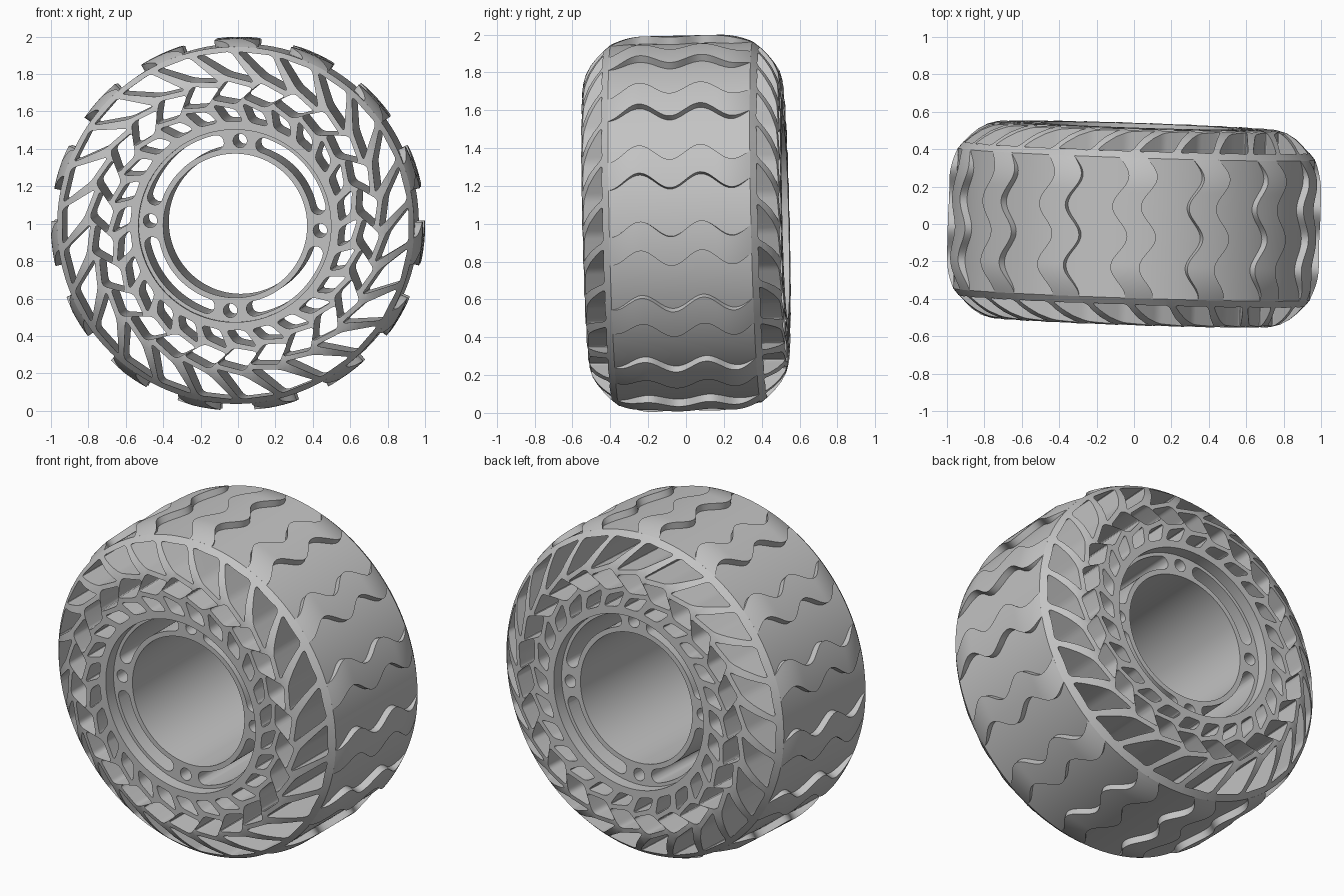
import bpy
import bmesh
from math import sin, cos, pi, radians, tau
from mathutils import Matrix, Vector

cube = bpy.data.objects.get("Cube")
if cube:
    bpy.data.objects.remove(cube, do_unlink=True)

grey = bpy.data.materials.new("plain grey")
grey.use_nodes = True
colour = (0.55, 0.55, 0.55, 1)
grey.diffuse_color = colour
grey.node_tree.nodes["Principled BSDF"].inputs["Base Color"].default_value = colour

# The wheel stands with a slight lean and turn
PLACE = (Matrix.Translation((0, 0, 1)) @ Matrix.Rotation(radians(-1.9), 4, 'Z')
         @ Matrix.Rotation(radians(1.3), 4, 'X'))


def polar(radius, degrees, y=0.0):
    a = radians(degrees)
    return Vector((radius * cos(a), y, radius * sin(a)))


def make_object(name, bm):
    mesh = bpy.data.meshes.new(name)
    bm.to_mesh(mesh)
    bm.free()
    mesh.materials.append(grey)
    obj = bpy.data.objects.new(name, mesh)
    bpy.context.collection.objects.link(obj)
    obj.matrix_world = PLACE
    return obj


def activate(obj):
    bpy.ops.object.select_all(action='DESELECT')
    obj.select_set(True)
    bpy.context.view_layer.objects.active = obj


def smooth(obj):
    activate(obj)
    bpy.ops.object.shade_smooth_by_angle(angle=radians(32))


def lathe(profile, segments):
    """Closed (radius, y) profile turned around the y axis."""
    bm = bmesh.new()
    rings = [[bm.verts.new(polar(r, 360 * i / segments, y)) for r, y in profile]
             for i in range(segments)]
    n = len(profile)
    for i in range(segments):
        a, b = rings[i], rings[(i + 1) % segments]
        for j in range(n):
            k = (j + 1) % n
            bm.faces.new((a[j], a[k], b[k], b[j]))
    bmesh.ops.recalc_face_normals(bm, faces=bm.faces)
    return bm


def rounded(corners, size, steps=5):
    """Replace each corner of an outline by a short curve."""
    out = []
    for i, p in enumerate(corners):
        before, after = corners[i - 1] - p, corners[(i + 1) % len(corners)] - p
        a = p + before.normalized() * min(size, before.length * 0.4)
        b = p + after.normalized() * min(size, after.length * 0.4)
        for s in range(steps + 1):
            t = s / steps
            out.append(a * (1 - t) ** 2 + p * 2 * t * (1 - t) + b * t * t)
    return out


def add_prism(bm, outline, half=0.7):
    shift = Vector((0, half, 0))
    front = [bm.verts.new(p - shift) for p in outline]
    back = [bm.verts.new(p + shift) for p in outline]
    bm.faces.new(front)
    bm.faces.new(back[::-1])
    for i in range(len(outline)):
        k = (i + 1) % len(outline)
        bm.faces.new((front[i], back[i], back[k], front[k]))


# Tyre body: bore, recessed hub face, side wall, round shoulder and tread floor
FLOOR, EDGE = 0.955, 0.375
half_profile = [(0.385, 0.455), (0.515, 0.455), (0.515, 0.527), (0.75, 0.525), (0.8, 0.511),
                (0.85, 0.482), (0.89, 0.448), (0.925, 0.412), (FLOOR, EDGE)]
profile = half_profile + [(r, -y) for r, y in reversed(half_profile)]
body = make_object("tyre_body", lathe(profile, 150))

# Cutters for the herringbone spokes: three rows of leaning holes
COUNT, PHASE, WALL = 26, -5.5, 0.017
bounds = [(0.93, 6), (0.775, -3.5), (0.655, 3.5), (0.56, -1)]
pitch = 360 / COUNT
bm = bmesh.new()
for row in range(3):
    (r_out, lean_out), (r_in, lean_in) = bounds[row:row + 2]
    tilt_out = 0.017 if row > 0 else 0
    tilt_in = 0.017 if row < 2 else 0
    r_out -= 0.014 if row > 0 else 0
    r_in += 0.014 if row < 2 else 0
    for i in range(COUNT):
        mid = PHASE + i * pitch

        def corner(r, lean, side, tilt):
            gap = WALL / r * 180 / pi
            return polar(r + side * tilt, mid + lean + side * (pitch / 2 - gap))

        add_prism(bm, rounded([corner(r_out, lean_out, -1, tilt_out),
                               corner(r_out, lean_out, 1, tilt_out),
                               corner(r_in, lean_in, 1, tilt_in),
                               corner(r_in, lean_in, -1, tilt_in)], 0.026))

# Cutters for the hub: four bolt holes and four curved slots
HUB_R, HUB_TURN = 0.455, -3.3
for q in range(4):
    turn = HUB_TURN + 90 * q
    centre = polar(HUB_R, turn)
    add_prism(bm, [centre + polar(0.037, 15 * i) for i in range(24)])
    slot = []
    start, end = turn + 16, turn + 74
    for i in range(25):
        slot.append(polar(HUB_R + 0.04, start + (end - start) * i / 24))
    for i in range(1, 8):
        slot.append(polar(HUB_R, end) + polar(0.04, end + 22.5 * i))
    for i in range(25):
        slot.append(polar(HUB_R - 0.04, end + (start - end) * i / 24))
    for i in range(1, 8):
        slot.append(polar(HUB_R, start) + polar(0.04, start + 180 + 22.5 * i))
    add_prism(bm, slot)
bmesh.ops.recalc_face_normals(bm, faces=bm.faces)
cutter = make_object("hole_cutter", bm)
cutter.hide_render = True

cut = body.modifiers.new("holes", 'BOOLEAN')
cut.operation = 'DIFFERENCE'
cut.solver = 'EXACT'
cut.object = cutter
bpy.context.view_layer.update()
activate(body)
bpy.ops.object.modifier_apply(modifier=cut.name)
bpy.data.objects.remove(cutter, do_unlink=True)
smooth(body)


# Tread blocks: wavy bars that fade into the shoulder
def crown(y):
    t = max(0, (abs(y) - 0.2) / (EDGE - 0.2))
    return 0.995 - (0.995 - FLOOR) * t ** 2


BLOCKS, ACROSS, AROUND = 15, 48, 6
bm = bmesh.new()
for b in range(BLOCKS):
    grid = []
    for j in range(ACROSS + 1):
        y = EDGE * (2 * j / ACROSS - 1)
        wave = 2.4 * cos(tau * (y - 0.115) / 0.325)
        grid.append([bm.verts.new(polar(crown(y), 13.5 + 24 * b + wave + 9 * i / AROUND, y))
                     for i in range(AROUND + 1)])
    for j in range(ACROSS):
        for i in range(AROUND):
            bm.faces.new((grid[j][i], grid[j + 1][i], grid[j + 1][i + 1], grid[j][i + 1]))
rim = [e for e in bm.edges if e.is_boundary]
skirt = bmesh.ops.extrude_edge_only(bm, edges=rim)["geom"]
for v in skirt:
    if isinstance(v, bmesh.types.BMVert):
        scale = (FLOOR - 0.012) / Vector((v.co.x, v.co.z)).length
        v.co.x *= scale
        v.co.z *= scale
bmesh.ops.recalc_face_normals(bm, faces=bm.faces)
smooth(make_object("tread_blocks", bm))
